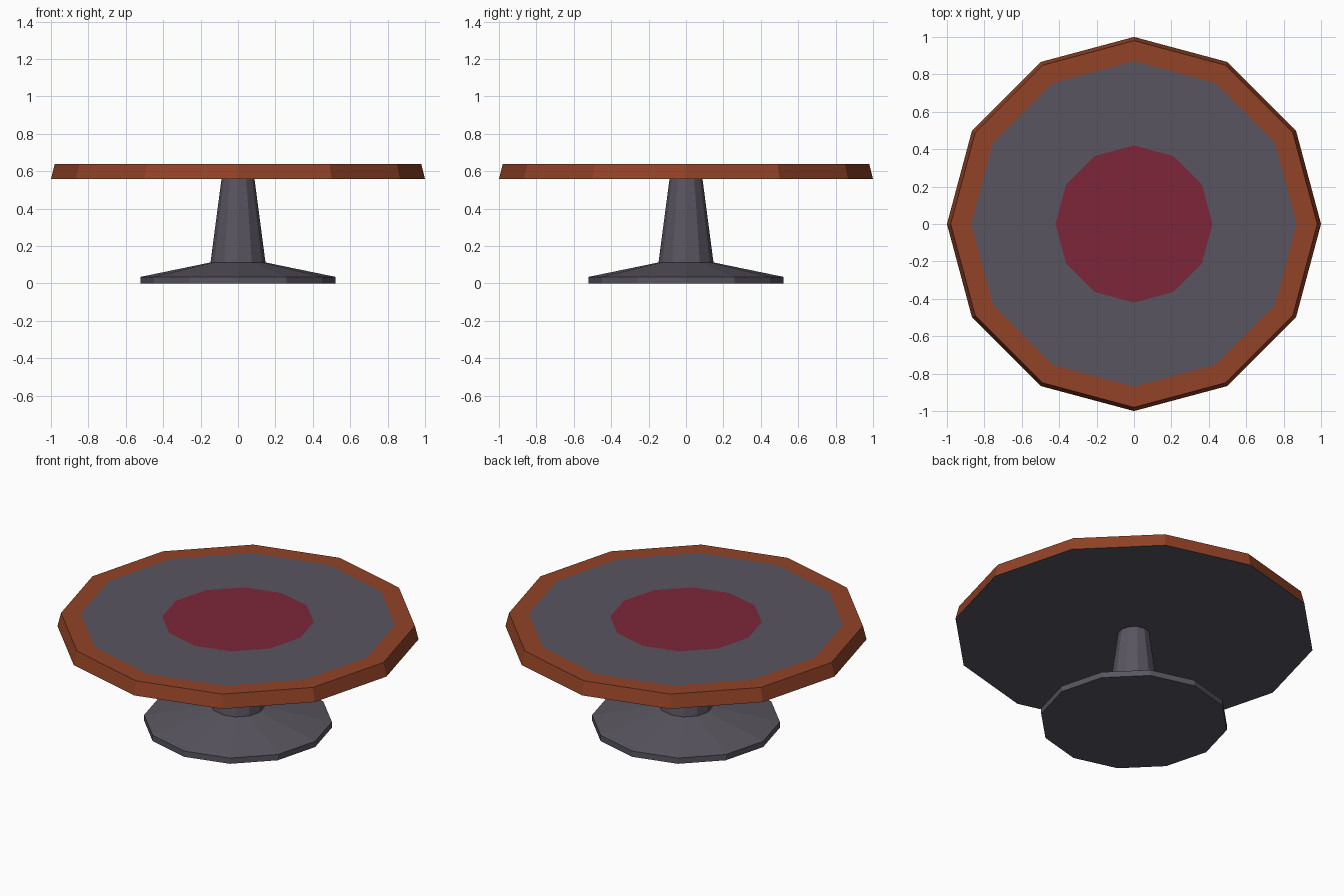
import bpy, bmesh, math

if "Cube" in bpy.data.objects:
    bpy.data.objects.remove(bpy.data.objects["Cube"])

SIDES = 12


def material(name, rgb):
    m = bpy.data.materials.new(name)
    m.diffuse_color = (*rgb, 1.0)
    m.use_nodes = True
    m.node_tree.nodes["Principled BSDF"].inputs["Base Color"].default_value = m.diffuse_color
    return m


wood = material("orange_wood", (0.284, 0.0545, 0.0194))
grey = material("dark_grey", (0.0998, 0.0908, 0.117))
crimson = material("crimson", (0.202, 0.0194, 0.0423))


def lathe(name, profile, bands, mats):
    """Stack 12-sided rings (radius, z), bottom to top, and cap both ends.
    bands holds the material index of: bottom cap, each band, top cap."""
    bm = bmesh.new()
    rings = []
    for r, z in profile:
        rings.append([bm.verts.new((r * math.cos(2 * math.pi * i / SIDES),
                                    r * math.sin(2 * math.pi * i / SIDES), z))
                      for i in range(SIDES)])
    bm.faces.new(rings[0][::-1]).material_index = bands[0]
    for k, (lo, hi) in enumerate(zip(rings, rings[1:])):
        for i in range(SIDES):
            j = (i + 1) % SIDES
            bm.faces.new((lo[i], lo[j], hi[j], hi[i])).material_index = bands[k + 1]
    bm.faces.new(rings[-1]).material_index = bands[-1]
    mesh = bpy.data.meshes.new(name)
    bm.to_mesh(mesh)
    bm.free()
    for m in mats:
        mesh.materials.append(m)
    ob = bpy.data.objects.new(name, mesh)
    bpy.context.collection.objects.link(ob)
    return ob


# Foot and tapered column in one piece
lathe("pedestal",
      [(0.52, 0.0), (0.52, 0.035), (0.147, 0.112), (0.088, 0.56)],
      [0, 0, 0, 0, 0], [grey])

# Table top: grey underside, wooden rim, grey ring and crimson centre
lathe("table_top",
      [(1.0, 0.557), (0.98, 0.638), (0.87, 0.638), (0.42, 0.638)],
      [1, 0, 0, 1, 2], [wood, grey, crimson])
